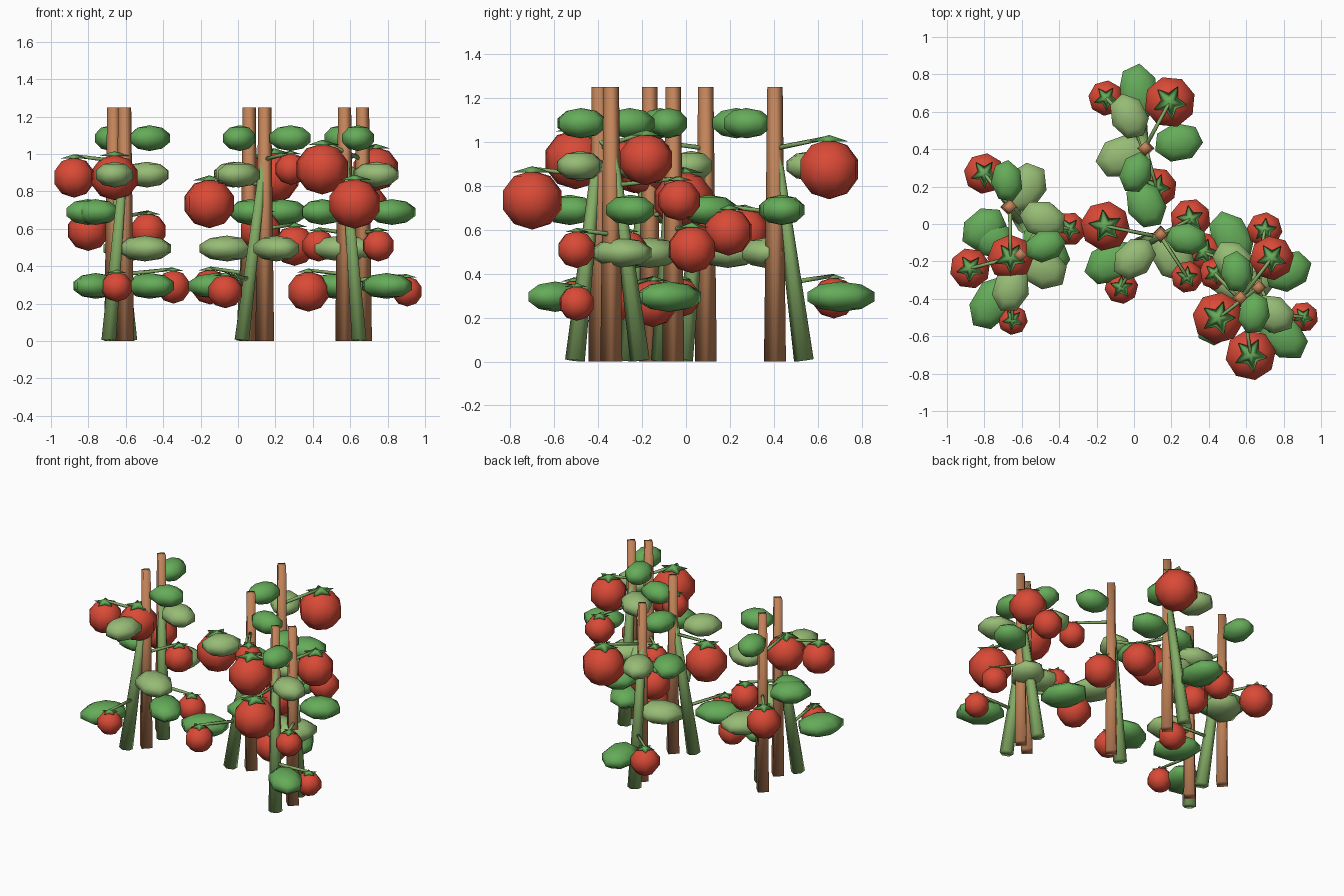
import bpy, bmesh
from math import cos, sin, radians, pi
from mathutils import Vector, Matrix

if "Cube" in bpy.data.objects:
    bpy.data.objects.remove(bpy.data.objects["Cube"], do_unlink=True)


def material(name, r, g, b):
    mat = bpy.data.materials.new(name)
    mat.use_nodes = True
    mat.diffuse_color = (r, g, b, 1)
    mat.node_tree.nodes["Principled BSDF"].inputs["Base Color"].default_value = (r, g, b, 1)
    return mat


WOOD = material("stake_wood", 0.54, 0.23, 0.10)
STEM = material("stem_green", 0.23, 0.41, 0.13)
DARK = material("leaf_green", 0.13, 0.41, 0.10)
LIGHT = material("pale_leaf_green", 0.31, 0.50, 0.18)
RED = material("ripe_red", 0.70, 0.068, 0.037)


def finish(bm, name, mat):
    """Turn the bmesh into a softly shaded low-poly object."""
    bmesh.ops.recalc_face_normals(bm, faces=bm.faces)
    for face in bm.faces:
        face.smooth = True
    mesh = bpy.data.meshes.new(name)
    bm.to_mesh(mesh)
    bm.free()
    mesh.materials.append(mat)
    obj = bpy.data.objects.new(name, mesh)
    bpy.context.collection.objects.link(obj)


def rod(name, start, end, r1, r2, sides, mat):
    """Tapered bar between two points."""
    start, end = Vector(start), Vector(end)
    axis = end - start
    turn = Vector((0, 0, 1)).rotation_difference(axis).to_matrix().to_4x4()
    bm = bmesh.new()
    bmesh.ops.create_cone(bm, cap_ends=True, segments=sides, radius1=r1, radius2=r2,
                          depth=axis.length,
                          matrix=Matrix.Translation((start + end) / 2) @ turn)
    finish(bm, name, mat)


def blob(name, centre, size, angle, sides, mat):
    """Coarse ellipsoid, long axis turned to the given angle."""
    bm = bmesh.new()
    bmesh.ops.create_uvsphere(bm, u_segments=sides, v_segments=5, radius=1)
    place = (Matrix.Translation(centre) @ Matrix.Rotation(angle, 4, "Z")
             @ Matrix.Diagonal((*size, 1)))
    bmesh.ops.transform(bm, matrix=place, verts=bm.verts)
    finish(bm, name, mat)


def calyx(name, centre, radius, angle):
    """Shallow five-pointed star cap, closed underneath."""
    bm = bmesh.new()
    peak = bm.verts.new((0, 0, radius * 0.3))
    under = bm.verts.new((0, 0, 0))
    rim = []
    for i in range(10):
        r = radius if i % 2 == 0 else radius * 0.5
        a = angle + i * pi / 5
        rim.append(bm.verts.new((r * cos(a), r * sin(a), 0)))
    for i in range(10):
        bm.faces.new((peak, rim[i], rim[(i + 1) % 10]))
        bm.faces.new((under, rim[(i + 1) % 10], rim[i]))
    bmesh.ops.translate(bm, verts=bm.verts, vec=centre)
    finish(bm, name, DARK)


def around(point, angle, distance, z):
    a = radians(angle)
    return Vector((point[0] + distance * cos(a), point[1] + distance * sin(a), z))


# Leaf tiers: height, distance from stake, half length, half width
TIERS = [(0.295, 0.3, 0.165, 0.115), (0.495, 0.125, 0.16, 0.12), (0.69, 0.18, 0.14, 0.11),
         (0.89, 0.19, 0.135, 0.105), (1.085, 0.14, 0.12, 0.09)]
# Fruit heights for plants bearing three or four
HEIGHTS = {3: (0.29, 0.59, 0.875), 4: (0.265, 0.51, 0.735, 0.92)}
STEM_TOP = 1.0


def plant(tag, stake, root_angle, leaf_angles, fruits):
    rod("stake_" + tag, (*stake, 0), (*stake, 1.25), 0.05, 0.035, 4, WOOD)
    foot = around(stake, root_angle, 0.135, 0.005)
    tip = Vector((*stake, STEM_TOP))
    rod("stem_" + tag, foot, tip, 0.045, 0.022, 6, STEM)

    for i, (angle, (z, dist, length, width)) in enumerate(zip(leaf_angles, TIERS)):
        blob(f"leaf_{tag}_{i}", around(stake, angle, dist, z), (length, width, 0.069),
             radians(angle), 7, LIGHT if i % 2 else DARK)

    for i, ((angle, dist, r), z) in enumerate(zip(fruits, HEIGHTS[len(fruits)])):
        centre = around(stake, angle, dist, z)
        top = centre + Vector((0, 0, r * 0.88))
        blob(f"fruit_{tag}_{i}", centre, (r, r, r * 0.94), radians(angle), 8, RED)
        calyx(f"calyx_{tag}_{i}", top, r * 0.66, radians(angle))
        joint = foot.lerp(tip, min((top.z - 0.02) / STEM_TOP, 0.97))
        rod(f"fruit_stalk_{tag}_{i}", joint, top + Vector((0, 0, r * 0.12)),
            0.012, 0.009, 5, STEM)


# Each plant: stake, root angle, leaf angles, fruit (angle, distance, radius) from low to high
plant("left_back", (-0.665, 0.09), 310, (310, 53, 220, 340, 96),
      [(340, 0.34, 0.095), (127, 0.225, 0.115), (271, 0.27, 0.13)])
plant("left_front", (-0.606, -0.165), 231, (239, 330, 150, 254, 20),
      [(263, 0.35, 0.085), (56, 0.225, 0.1), (195, 0.28, 0.115)])
plant("middle_back", (0.06, 0.405), 103, (97, 200, 10, 117, 249),
      [(128, 0.34, 0.1), (286, 0.22, 0.115), (62, 0.28, 0.145)])
plant("middle_front", (0.143, -0.058), 205, (209, 300, 116, 222, 351),
      [(233, 0.35, 0.095), (28, 0.18, 0.115), (171, 0.3, 0.14), (302, 0.265, 0.09)])
plant("right_front", (0.57, -0.395), 305, (318, 53, 228, 333, 99),
      [(343, 0.35, 0.085), (137, 0.19, 0.09), (280, 0.31, 0.143), (52, 0.27, 0.125)])
plant("right_back", (0.666, -0.34), 105, (119, 165, 29, 134, 260),
      [(147, 0.345, 0.115), (298, 0.18, 0.09), (84, 0.31, 0.1), (217, 0.27, 0.145)])
